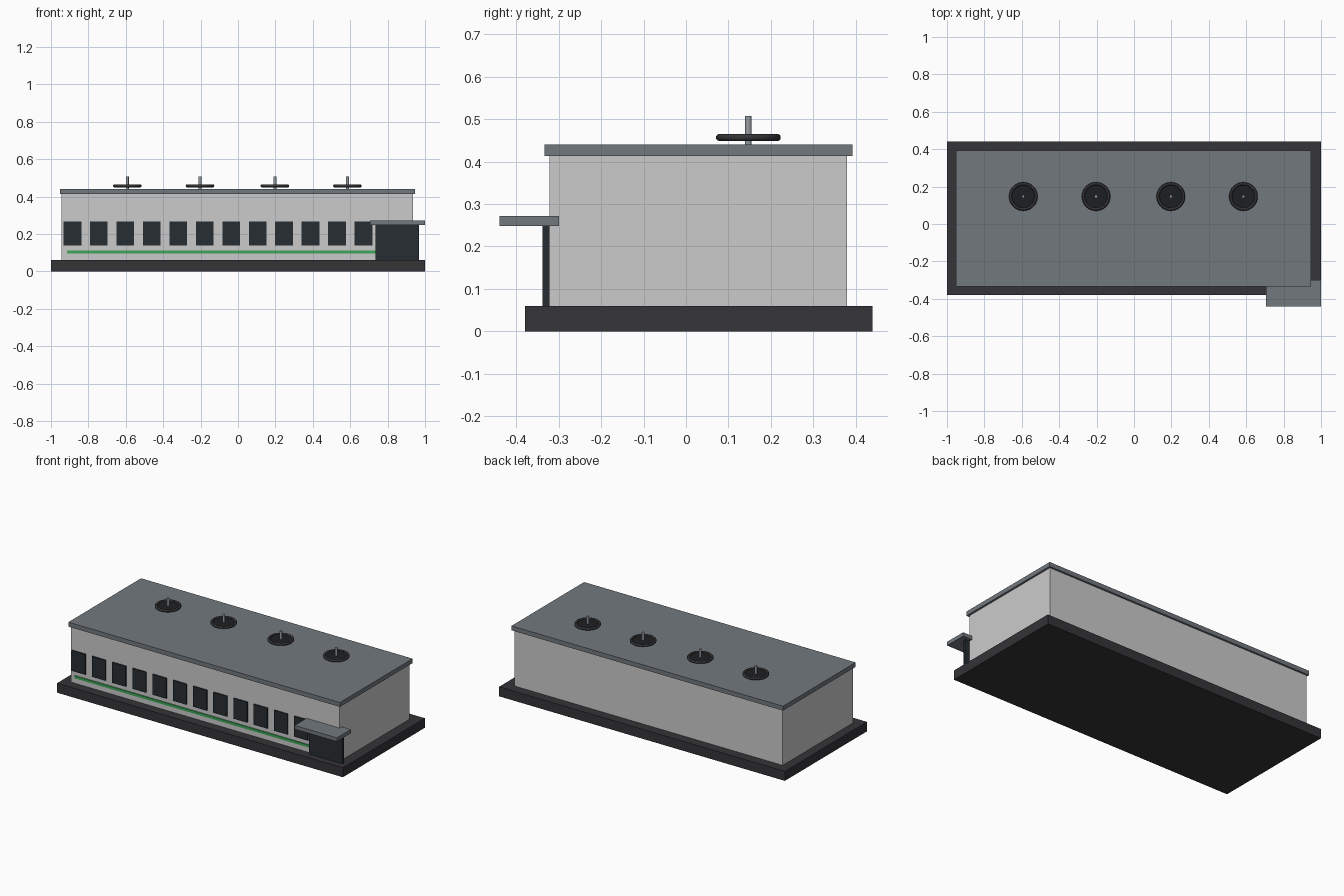
import bpy

if "Cube" in bpy.data.objects:
    bpy.data.objects.remove(bpy.data.objects["Cube"])

def material(name, rgb):
    m = bpy.data.materials.new(name)
    m.diffuse_color = (*rgb, 1)
    m.use_nodes = True
    m.node_tree.nodes["Principled BSDF"].inputs["Base Color"].default_value = m.diffuse_color
    return m

PLINTH = material("charcoal", (0.035, 0.035, 0.04))
WALL = material("light_wall", (0.55, 0.57, 0.58))
ROOF = material("slate", (0.17, 0.19, 0.21))
GLASS = material("dark_glass", (0.02, 0.027, 0.032))
GREEN = material("green", (0.05, 0.38, 0.1))
BLACK = material("black", (0.012, 0.014, 0.016))
METAL = material("metal", (0.3, 0.33, 0.35))

def finish(name, mat):
    ob = bpy.context.object
    ob.name = name
    ob.data.materials.append(mat)
    return ob

def box(name, x, y, z, mat):
    """Box from (min, max) ranges."""
    bpy.ops.mesh.primitive_cube_add(size=1, location=[sum(r) / 2 for r in (x, y, z)])
    ob = finish(name, mat)
    ob.scale = [r[1] - r[0] for r in (x, y, z)]
    bpy.ops.object.transform_apply(location=False, rotation=False)
    return ob

def cylinder(name, x, y, z, radius, mat):
    bpy.ops.mesh.primitive_cylinder_add(vertices=32, radius=radius, depth=z[1] - z[0],
                                        location=(x, y, sum(z) / 2))
    bpy.ops.object.shade_smooth_by_angle()
    return finish(name, mat)

# Main building
box("plinth", (-1, 1), (-0.38, 0.44), (0, 0.06), PLINTH)
box("walls", (-0.943, 0.935), (-0.322, 0.38), (0.06, 0.414), WALL)
box("roof_slab", (-0.953, 0.947), (-0.334, 0.392), (0.413, 0.441), ROOF)

# Row of front windows and the stripe below them
for i in range(12):
    left = -0.933 + i * 0.1415
    box(f"window_{i + 1}", (left, left + 0.095), (-0.330, -0.318), (0.137, 0.266), GLASS)
box("green_stripe", (-0.915, 0.905), (-0.328, -0.318), (0.094, 0.110), GREEN)

# Corner entrance
box("entrance_door", (0.735, 0.967), (-0.338, -0.322), (0.06, 0.25), GLASS)
box("entrance_canopy", (0.705, 1), (-0.44, -0.30), (0.248, 0.272), ROOF)

# Roof fans: ring, dark disc and spindle
for i, x in enumerate((-0.592, -0.203, 0.197, 0.585)):
    bpy.ops.mesh.primitive_torus_add(major_segments=40, minor_segments=12, major_radius=0.068,
                                     minor_radius=0.0085, location=(x, 0.147, 0.457))
    bpy.ops.object.shade_smooth_by_angle()
    finish(f"fan_ring_{i + 1}", PLINTH)
    cylinder(f"fan_disc_{i + 1}", x, 0.147, (0.453, 0.459), 0.064, BLACK)
    cylinder(f"fan_spindle_{i + 1}", x, 0.147, (0.44, 0.508), 0.008, METAL)
